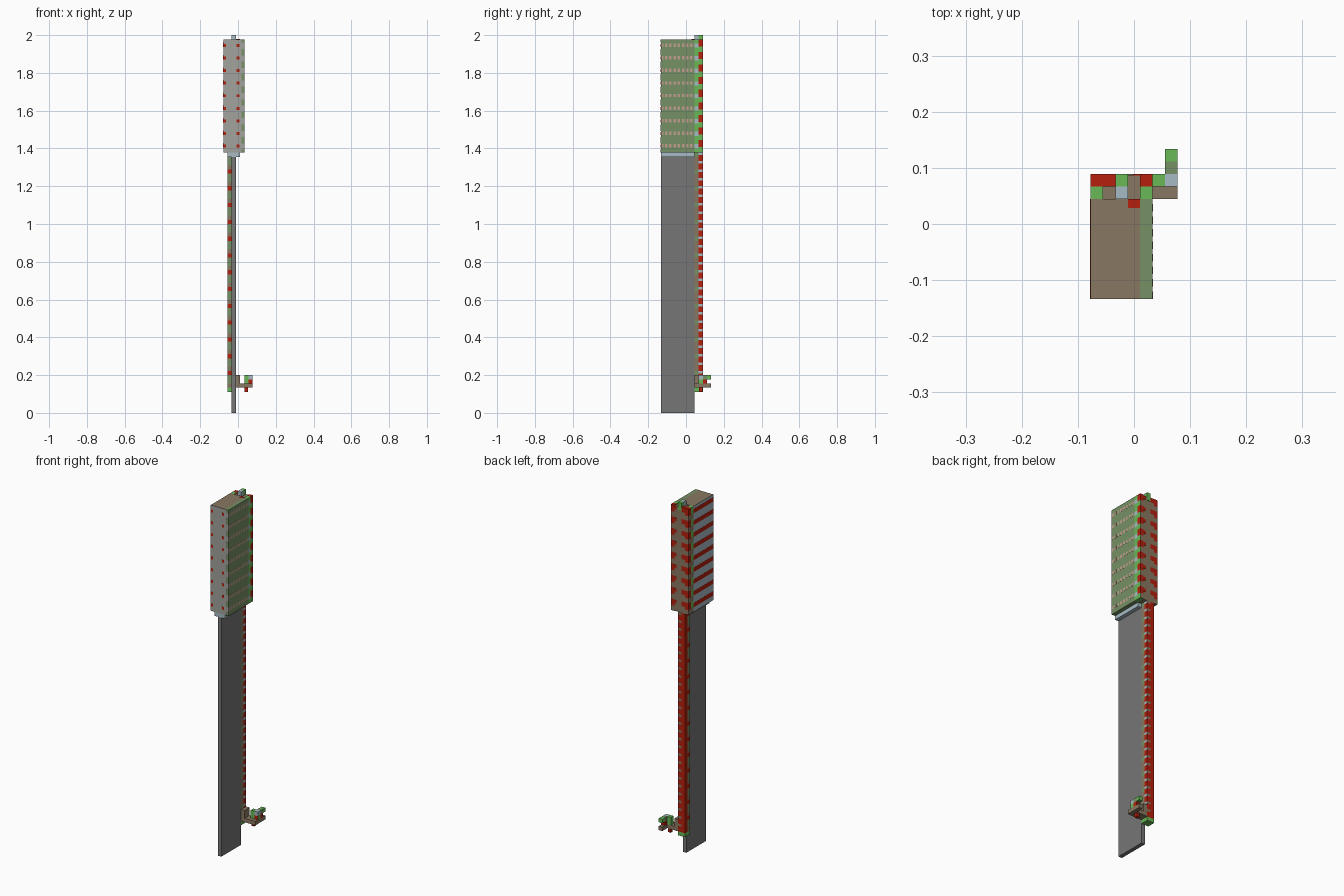
import bpy
import bmesh
from mathutils import Vector

if "Cube" in bpy.data.objects:
    bpy.data.objects.remove(bpy.data.objects["Cube"], do_unlink=True)

U = 2 / 90                       # one block
ORIGIN = Vector((-3.5, -6, 0))   # corner of the block grid

COLOURS = {
    "dark_grey": (0.18, 0.18, 0.18),
    "light_grey": (0.36, 0.36, 0.34),
    "brown": (0.25, 0.185, 0.12),
    "muted_green": (0.18, 0.28, 0.13),
    "bright_green": (0.14, 0.48, 0.095),
    "red": (0.47, 0.014, 0.004),
    "pale_blue": (0.39, 0.50, 0.56),
    "pink": (0.53, 0.34, 0.27),
}
MATS = {}
for name, rgb in COLOURS.items():
    mat = bpy.data.materials.new(name)
    mat.use_nodes = True
    mat.diffuse_color = (*rgb, 1)
    bsdf = mat.node_tree.nodes["Principled BSDF"]
    bsdf.inputs["Base Color"].default_value = (*rgb, 1)
    bsdf.inputs["Roughness"].default_value = 0.9
    MATS[name] = mat
ORDER = list(MATS)


class Part:
    """A named mesh collected from coloured boxes on the block grid."""

    def __init__(self, name):
        self.name, self.bm = name, bmesh.new()

    def box(self, x, y, z, colour, front=None, back=None):
        lo = Vector((x[0], y[0], z[0]))
        hi = Vector((x[1], y[1], z[1]))
        verts = bmesh.ops.create_cube(self.bm, size=1)["verts"]
        for v in verts:
            v.co = Vector([(lo[k] + hi[k]) / 2 + v.co[k] * (hi[k] - lo[k]) for k in range(3)])
            v.co = (v.co + ORIGIN) * U
        for f in {f for v in verts for f in v.link_faces}:
            f.normal_update()
            shade = colour
            if front and f.normal.y < -0.5:
                shade = front
            if back and f.normal.y > 0.5:
                shade = back
            f.material_index = ORDER.index(shade)

    def done(self):
        mesh = bpy.data.meshes.new(self.name)
        for mat in MATS.values():
            mesh.materials.append(mat)
        self.bm.to_mesh(mesh)
        self.bm.free()
        bpy.context.collection.objects.link(bpy.data.objects.new(self.name, mesh))


BASE, TOP, STEP = 62, 89, 3
LEVELS = range(BASE, TOP, STEP)
T = 0.03                         # thickness of painted plates, in blocks

# Tall thin wall and the ledge under the tower
p = Part("support_wall")
p.box((2, 3), (0, 8), (0, 61), "dark_grey")
p.done()
p = Part("ledge")
p.box((1, 4), (0, 8), (61, BASE), "pale_blue")
p.done()

# Flat-sided tower: grey front, green side, blue side, brown roof
p = Part("tower_core")
p.box((1, 4), (0, 8), (BASE, TOP), "brown", "light_grey")
p.done()
p = Part("green_side")
p.box((4, 5), (0, 8), (BASE, TOP), "muted_green", "light_grey")
p.done()
p = Part("blue_side")
p.box((0, 1), (0, 8), (BASE, TOP - T), "pale_blue", "light_grey")
p.done()
p = Part("roof_edge")
p.box((0, 1), (0, 8), (TOP - T, TOP), "brown")
p.done()

# Painted stripes on the sides and small marks on the front
p = Part("side_stripes")
for z in LEVELS:
    p.box((-T, 0), (0, 8), (z + 1.2, z + 2.3), "red")
    for y in range(8):
        p.box((5, 5 + T), (y, y + 0.6), (z + 1.2, z + 2), "pink")
p.done()
p = Part("front_marks")
for z in LEVELS:
    p.box((0.1, 0.7), (-T, 0), (z + 1.2, z + 1.9), "red")
    p.box((3.2, 3.8), (-T, 0), (z + 1.2, z + 1.9), "red")
    p.box((4.3, 5), (-T, 0), (z + 2.2, z + 3), "muted_green")
    p.box((4.3, 5), (-T, 0), (z, z + 0.7), "muted_green")
p.done()

# Block circuit behind the tower
p = Part("rear_circuit")
p.box((1, 4), (8, 9), (BASE, TOP - 0.2), "brown")
p.box((2, 4), (9, 9.9), (BASE, TOP - 0.2), "brown")
for z in LEVELS:
    p.box((4, 5), (8, 9), (z, z + 1), "bright_green")
    p.box((4, 5), (8, 9), (z + 1, z + 2), "pale_blue")
    p.box((4, 5), (8, 9), (z + 2, z + 3), "bright_green")
    p.box((4, 5), (9, 10), (z, z + 1.3), "bright_green", back="brown")
    p.box((4, 5), (9, 10), (z + 1.3, z + 3), "red")
    p.box((3.4, 4), (9.9, 10), (z + 2, z + 2.8), "red")
    p.box((0, 1), (8, 9), (z, z + 1.3), "brown")
    p.box((0, 1), (8, 9), (z + 1.3, z + 3), "bright_green")
    p.box((0, 1), (9, 10), (z, z + 1.2), "brown")
    p.box((0, 1), (9, 10), (z + 1.2, z + 3), "red")
    p.box((1, 2), (9, 10), (z, z + 1.8), "brown")
    p.box((1, 2), (9, 10), (z + 1.8, z + 3), "red")
p.done()
p = Part("top_blocks")
p.box((2, 3), (8, 9), (TOP - 1, TOP + 1), "pale_blue")
p.box((2, 3), (9, 10), (TOP - 1, TOP + 1), "bright_green")
p.box((3, 4), (7.3, 8), (TOP, TOP + T), "red")
p.done()

# Long ladder of blocks behind the wall
p = Part("ladder_column")
p.box((1, 3), (8, 10), (5, 6), "bright_green")
for z in range(6, BASE, 4):
    p.box((1, 2), (8, 9), (z, z + 1), "brown")
    p.box((1, 2), (8, 9), (z + 1, z + 3), "muted_green")
    p.box((1, 2), (8, 9), (z + 3, z + 4), "red")
    p.box((2, 3), (8, 9), (z, z + 3), "brown")
    p.box((2, 3), (8, 9), (z + 3, z + 4), "muted_green")
for z in range(6, BASE, 2):
    p.box((1, 3), (9, 10), (z, z + 1.4), "red")
    p.box((1, 2), (9, 10), (z + 1.4, z + 2), "red")
    p.box((2, 3), (9, 10), (z + 1.4, z + 2), "pale_blue", back="brown")
p.done()

# Hooked arm near the foot
p = Part("foot_arm")
p.box((3, 7), (8, 10), (6, 7), "brown")
p.box((6, 7), (10, 12), (6, 7), "brown")
p.box((3, 4), (8, 10), (7, 9), "brown")
p.done()
p = Part("foot_arm_blocks")
p.box((5, 6), (9, 10), (7, 9), "bright_green")
p.box((6, 7), (9, 10), (7, 8), "bright_green", front="red")
p.box((6, 7), (9, 10), (8, 9), "pale_blue")
p.box((6, 7), (10, 11), (7, 8), "red")
p.box((6, 7), (10, 11), (8, 9), "muted_green")
p.box((6, 7), (11, 12), (8, 9), "bright_green")
p.box((5.1, 5.9), (9.1, 9.9), (5, 6), "red")
p.done()
